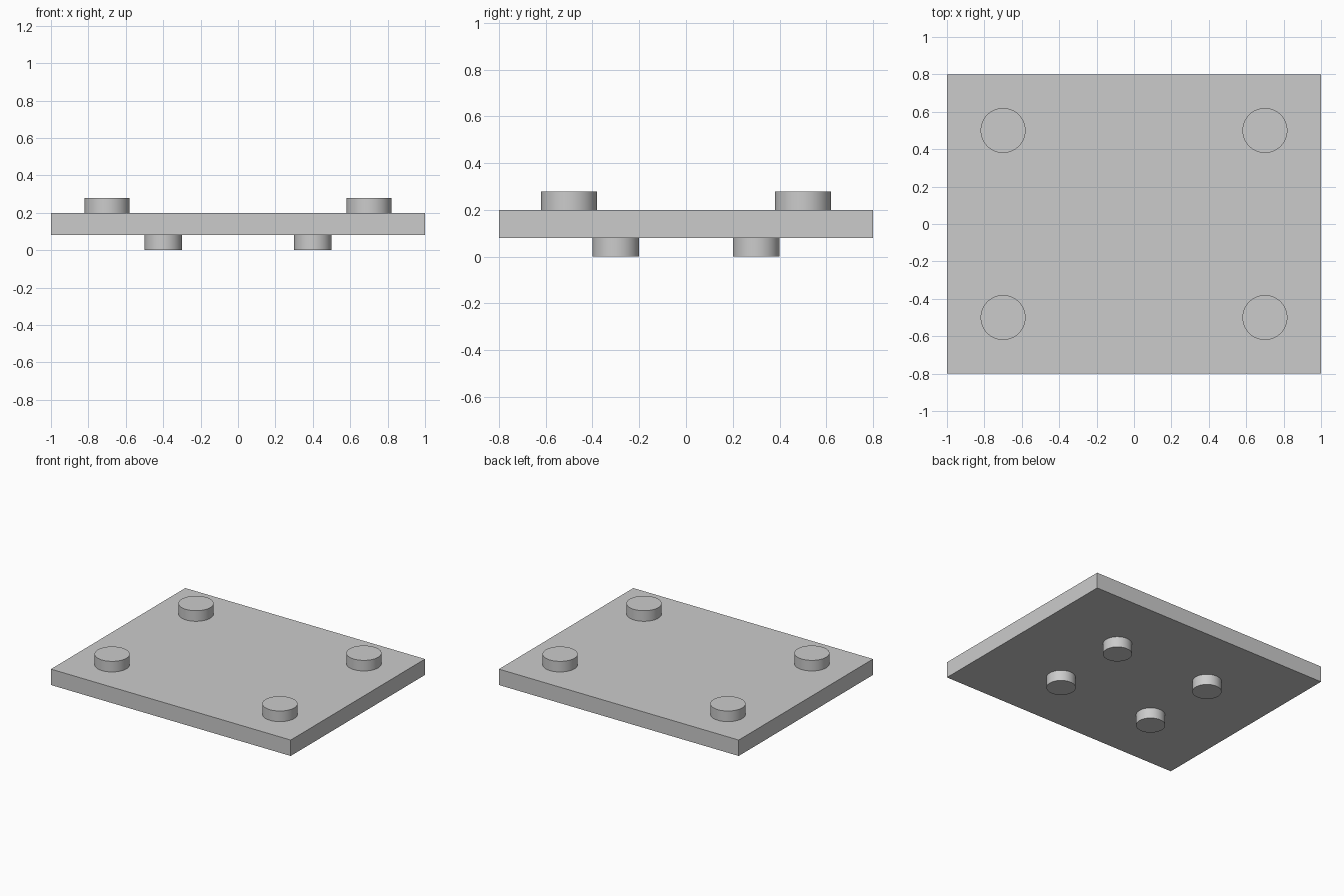
import bpy
import math

cube = bpy.data.objects.get("Cube")
if cube:
    bpy.data.objects.remove(cube, do_unlink=True)

# Single plain grey
grey = bpy.data.materials.new("light_grey")
grey.use_nodes = True
colour = (0.6, 0.6, 0.6, 1)
grey.diffuse_color = colour
grey.node_tree.nodes["Principled BSDF"].inputs["Base Color"].default_value = colour

PLATE_BOTTOM, PLATE_TOP = 0.08, 0.2
PEG_HEIGHT = 0.08


def add_peg(name, x, y, radius, base):
    """Upright round peg standing on the height given by base."""
    bpy.ops.mesh.primitive_cylinder_add(
        vertices=64, radius=radius, depth=PEG_HEIGHT,
        location=(x, y, base + PEG_HEIGHT / 2))
    peg = bpy.context.object
    peg.name = name
    peg.data.materials.append(grey)
    bpy.ops.object.shade_smooth_by_angle(angle=math.radians(30))


# Flat rectangular plate
bpy.ops.mesh.primitive_cube_add(size=1, location=(0, 0, (PLATE_BOTTOM + PLATE_TOP) / 2))
plate = bpy.context.object
plate.name = "plate"
plate.scale = (2, 1.6, PLATE_TOP - PLATE_BOTTOM)
bpy.ops.object.transform_apply(location=False, rotation=False, scale=True)
plate.data.materials.append(grey)

# Wide pegs near the top corners, narrower feet closer in underneath
for side, sx in (("left", 1), ("right", -1)):
    for end, sy in (("front", -1), ("back", 1)):
        add_peg(f"top_peg_{end}_{side}", sx * 0.7, sy * 0.5, 0.12, PLATE_TOP)
        add_peg(f"foot_{end}_{side}", sx * 0.4, sy * 0.3, 0.1, 0)
